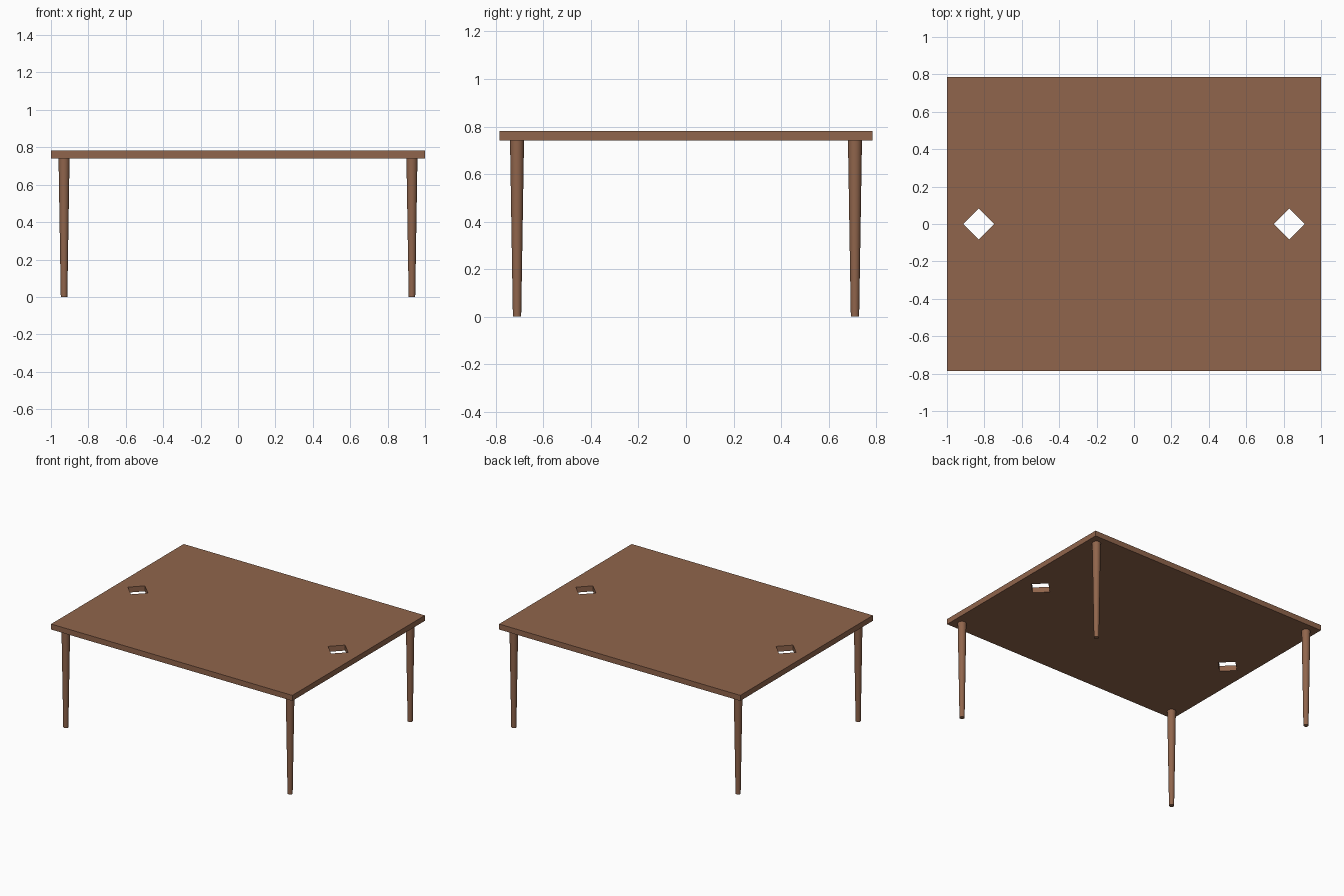
import bpy, bmesh

if "Cube" in bpy.data.objects:
    bpy.data.objects.remove(bpy.data.objects["Cube"])

HALF_X, HALF_Y = 1.0, 0.785
TOP_Z, UNDER_Z = 0.782, 0.741
HOLE_X, HOLE_R = 0.83, 0.083
LEG_X, LEG_Y = 0.93, 0.711

wood = bpy.data.materials.new("brown_wood")
wood.diffuse_color = (0.28, 0.13, 0.072, 1)
wood.use_nodes = True
wood.node_tree.nodes["Principled BSDF"].inputs["Base Color"].default_value = wood.diffuse_color


def add_loop(bm, points):
    """Closed outline of edges at the underside height."""
    verts = [bm.verts.new((x, y, UNDER_Z)) for x, y in points]
    return [bm.edges.new((verts[i - 1], verts[i])) for i in range(len(verts))]


# Tabletop: rectangular slab with two diamond-shaped through holes
bm = bmesh.new()
edges = add_loop(bm, [(-HALF_X, -HALF_Y), (HALF_X, -HALF_Y),
                      (HALF_X, HALF_Y), (-HALF_X, HALF_Y)])
for cx in (-HOLE_X, HOLE_X):
    edges += add_loop(bm, [(cx + HOLE_R, 0), (cx, HOLE_R),
                           (cx - HOLE_R, 0), (cx, -HOLE_R)])
bmesh.ops.triangle_fill(bm, edges=edges, use_beauty=True)
slab = bmesh.ops.extrude_face_region(bm, geom=bm.faces[:], use_keep_orig=True)
bmesh.ops.translate(bm, vec=(0, 0, TOP_Z - UNDER_Z),
                    verts=[g for g in slab["geom"] if isinstance(g, bmesh.types.BMVert)])
bmesh.ops.recalc_face_normals(bm, faces=bm.faces[:])
mesh = bpy.data.meshes.new("tabletop")
bm.to_mesh(mesh)
bm.free()
mesh.materials.append(wood)
bpy.context.collection.objects.link(bpy.data.objects.new("tabletop", mesh))

# Legs: four round tapered posts, narrower at the floor
for side, sx in (("left", -1), ("right", 1)):
    for end, sy in (("front", -1), ("back", 1)):
        bpy.ops.mesh.primitive_cone_add(
            vertices=32, radius1=0.0175, radius2=0.0295, depth=UNDER_Z,
            location=(sx * LEG_X, sy * LEG_Y, UNDER_Z / 2))
        leg = bpy.context.object
        leg.name = f"{end}_{side}_leg"
        leg.data.materials.append(wood)
        bpy.ops.object.shade_smooth_by_angle()
